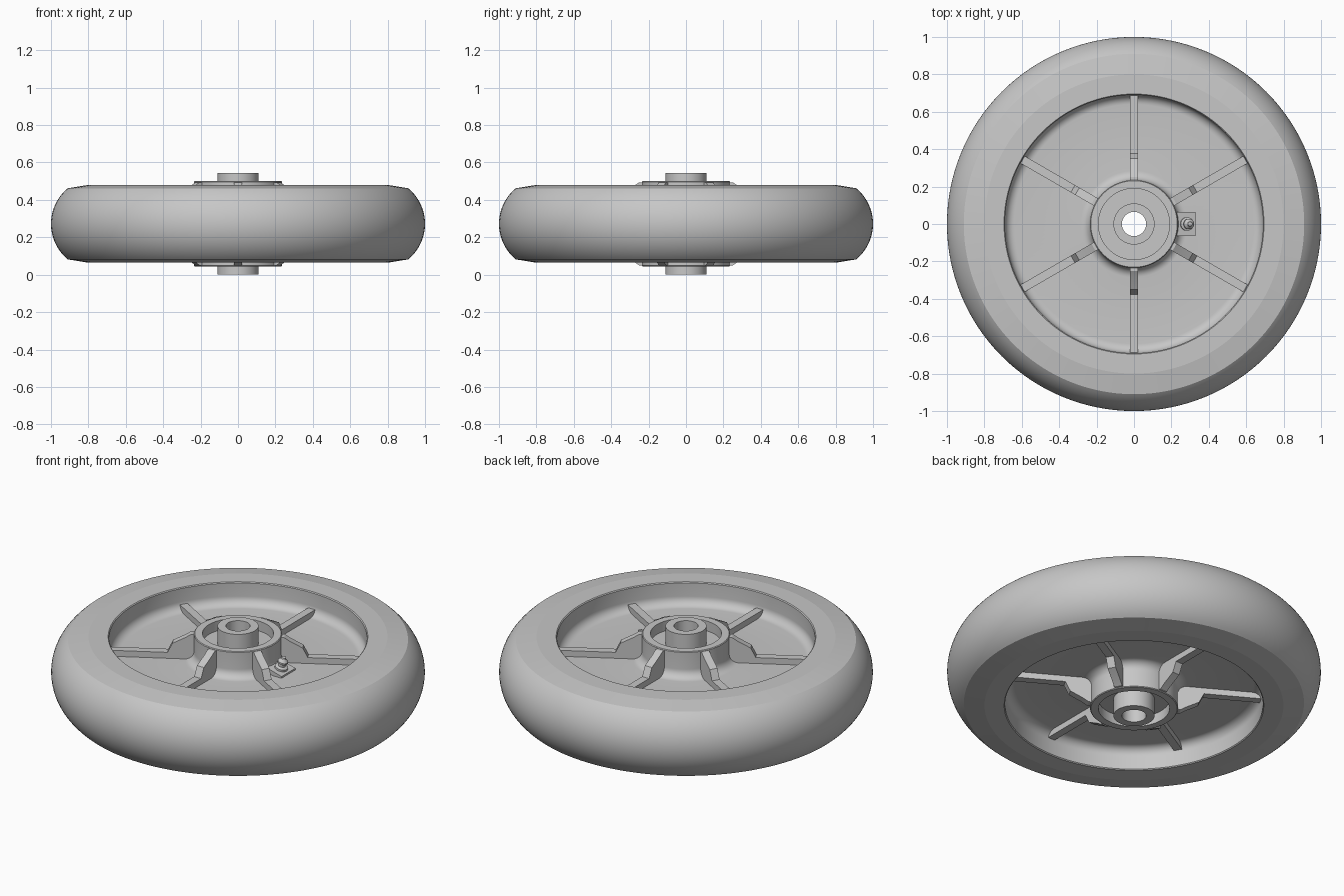
import bpy, bmesh
from math import pi, sin, cos, radians, asin
from mathutils import Matrix, Vector

cube = bpy.data.objects.get("Cube")
if cube:
    bpy.data.objects.remove(cube, do_unlink=True)

MID = 0.272  # height of the wheel's middle plane

grey = bpy.data.materials.new("light_grey")
grey.use_nodes = True
colour = (0.57, 0.57, 0.57, 1)
grey.diffuse_color = colour
grey.node_tree.nodes["Principled BSDF"].inputs["Base Color"].default_value = colour


def finish(name, bm, angle=30):
    bmesh.ops.recalc_face_normals(bm, faces=bm.faces)
    mesh = bpy.data.meshes.new(name)
    bm.to_mesh(mesh)
    bm.free()
    mesh.materials.append(grey)
    obj = bpy.data.objects.new(name, mesh)
    bpy.context.collection.objects.link(obj)
    bpy.ops.object.select_all(action='DESELECT')
    obj.select_set(True)
    bpy.context.view_layer.objects.active = obj
    bpy.ops.object.shade_smooth_by_angle(angle=radians(angle))
    return obj


def arc(cx, cz, r, start, end, steps):
    angles = [radians(start + (end - start) * i / steps) for i in range(steps + 1)]
    return [(cx + r * cos(a), cz + r * sin(a)) for a in angles]


def mirrored(profile):
    return profile + [(r, -z) for r, z in reversed(profile)]


def lathe(name, profile, segments, closed=False, angle=30, matrix=None):
    bm = bmesh.new()
    rings = []
    for r, z in profile:
        rings.append([bm.verts.new((r * cos(2 * pi * i / segments),
                                    r * sin(2 * pi * i / segments), z))
                      for i in range(segments)])
    pairs = list(zip(rings, rings[1:]))
    if closed:
        pairs.append((rings[-1], rings[0]))
    for a, b in pairs:
        for i in range(segments):
            j = (i + 1) % segments
            bm.faces.new((a[i], a[j], b[j], b[i]))
    bmesh.ops.remove_doubles(bm, verts=bm.verts, dist=1e-5)
    bm.transform(matrix or Matrix.Translation((0, 0, MID)))
    return finish(name, bm, angle)


def prism(name, outline, width, turn=0):
    # Outline in radius and height, given thickness across, turned about z
    bm = bmesh.new()
    face = bm.faces.new([bm.verts.new((r, -width / 2, z)) for r, z in outline])
    extruded = bmesh.ops.extrude_face_region(bm, geom=[face])
    moved = [v for v in extruded["geom"] if isinstance(v, bmesh.types.BMVert)]
    bmesh.ops.translate(bm, verts=moved, vec=(0, width, 0))
    bm.transform(Matrix.Translation((0, 0, MID)) @ Matrix.Rotation(turn, 4, 'Z'))
    return finish(name, bm)


# Tyre: shoulder band and rounded tread
bulge = 0.2456
half = asin(0.19 / bulge) * 180 / pi
tyre = [(0.80, 0.208)] + arc(1 - bulge, 0, bulge, half, -half, 28) + [(0.80, -0.208)]
lathe("tyre", tyre, 128, angle=8)

# Wheel body: rim, filleted web, hub barrel and bearing recess
body = [(0.80, 0.208), (0.695, 0.208), (0.69, 0.203)]
body += arc(0.64, 0.125, 0.05, 0, -90, 8)
body += arc(0.285, 0.125, 0.05, 270, 180, 8)
body += [(0.235, 0.224), (0.231, 0.228), (0.19, 0.228), (0.19, 0.17), (0.108, 0.17)]
lathe("rim_web_and_hub", body, 128)
lathe("rim_web_and_hub_underside", [(r, -z) for r, z in body], 128)

# Axle sleeve with through bore
lathe("axle_sleeve", mirrored([(0.065, 0.272), (0.11, 0.272)]), 64, closed=True)

# Six stepped ribs running through both sides of the web
rib = [(0.21, 0.222), (0.25, 0.222), (0.28, 0.202), (0.35, 0.165), (0.377, 0.11), (0.694, 0.11)]
for i in range(6):
    prism(f"rib_{i + 1}", mirrored(rib), 0.045, radians(30 + 60 * i))

# Sloping grease boss beside the hub
prism("grease_boss", [(0.22, 0.05), (0.22, 0.115), (0.33, 0.085), (0.33, 0.05)], 0.13)

# Grease nipple: collar, neck and rounded head, leaning outward
nipple = [(0.001, 0), (0.036, 0), (0.036, 0.02), (0.02, 0.026), (0.02, 0.04),
          (0.028, 0.046), (0.028, 0.056), (0.014, 0.07), (0.012, 0.08), (0.001, 0.082)]
place = Matrix.Translation(Vector((0.28, 0, MID + 0.09))) @ Matrix.Rotation(radians(15), 4, 'Y')
lathe("grease_nipple", nipple, 24, matrix=place)
